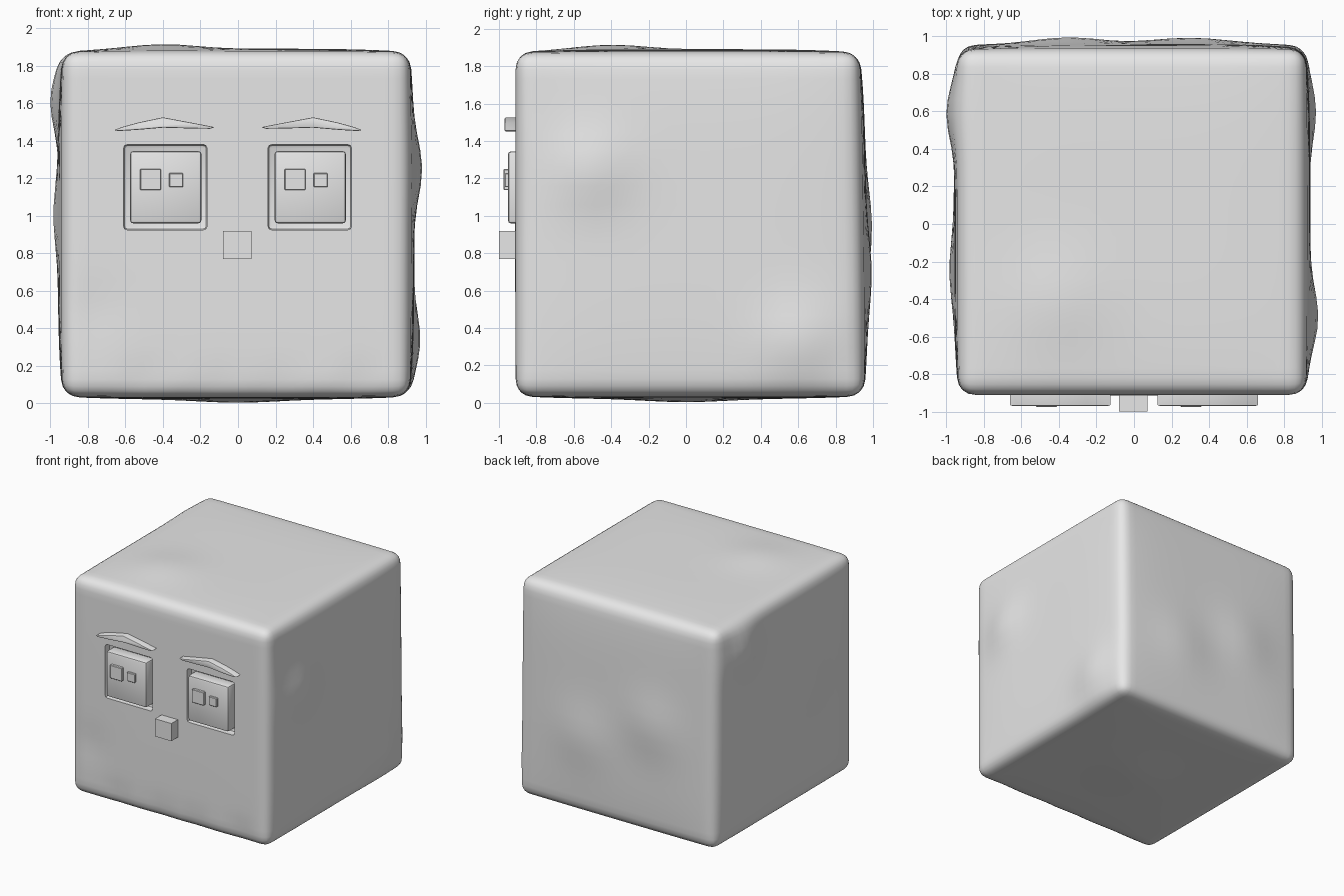
import bpy, bmesh, math
from mathutils import Vector

if "Cube" in bpy.data.objects:
    bpy.data.objects.remove(bpy.data.objects["Cube"])

grey = bpy.data.materials.new("stone grey")
grey.diffuse_color = (0.8, 0.8, 0.8, 1)
grey.use_nodes = True
grey.node_tree.nodes["Principled BSDF"].inputs["Base Color"].default_value = grey.diffuse_color


def add_object(name, bm, angle=35):
    bmesh.ops.recalc_face_normals(bm, faces=bm.faces[:])
    mesh = bpy.data.meshes.new(name)
    bm.to_mesh(mesh)
    bm.free()
    mesh.materials.append(grey)
    ob = bpy.data.objects.new(name, mesh)
    bpy.context.collection.objects.link(ob)
    smooth(ob, angle)
    return ob


def smooth(ob, angle):
    bpy.ops.object.select_all(action='DESELECT')
    ob.select_set(True)
    bpy.context.view_layer.objects.active = ob
    bpy.ops.object.shade_smooth_by_angle(angle=math.radians(angle))


def box(name, x, y, z, bevel=0.0, segments=2):
    """Box from (min, max) ranges with rounded edges."""
    bm = bmesh.new()
    bmesh.ops.create_cube(bm, size=1)
    for v in bm.verts:
        v.co = Vector([(r[0] + r[1]) / 2 + c * (r[1] - r[0])
                       for r, c in zip((x, y, z), v.co)])
    if bevel:
        bmesh.ops.bevel(bm, geom=bm.edges[:], offset=bevel, segments=segments,
                        profile=0.5, affect='EDGES')
    return add_object(name, bm)


# Lumps on the sides: axis, sign, centre on the other two axes, height, radius
LUMPS = [
    (0, -1, 0.60, 1.62, 0.050, 0.20), (0, -1, -0.25, 1.00, 0.025, 0.22),
    (0, 1, -0.50, 1.25, 0.045, 0.20), (0, 1, 0.60, 0.33, 0.040, 0.20),
    (1, 1, -0.35, 0.95, 0.030, 0.25), (1, 1, 0.30, 0.70, 0.025, 0.25),
    (2, 1, -0.40, -0.40, 0.025, 0.25), (2, -1, 0.00, 0.00, 0.018, 0.30),
    (1, -1, -0.50, 0.13, -0.012, 0.10), (1, -1, -0.10, 0.11, -0.012, 0.10),
    (1, -1, 0.22, 0.11, -0.012, 0.10), (1, -1, 0.65, 0.12, -0.012, 0.10),
    (1, -1, -0.75, 0.50, -0.010, 0.15),
]
CENTRE = Vector((-0.01, 0.015, 0.955))
HALF = Vector((0.925, 0.925, 0.918))
BULGE = {(0, 1): 0.025, (0, -1): 0.025, (1, 1): 0.025,
         (1, -1): 0.003, (2, 1): 0.018, (2, -1): 0.015}
RADIUS = 0.085


def body_point(u):
    """Map a point of the unit cube to the lumpy rounded block."""
    p = Vector([math.sin(c * math.pi / 2) * h for c, h in zip(u, HALF)])
    core = Vector([max(-h + RADIUS, min(h - RADIUS, c)) for c, h in zip(p, HALF)])
    d = p - core
    p = core + d.normalized() * RADIUS
    pos = p + CENTRE
    out = pos.copy()
    for axis in range(3):
        a, b = [i for i in range(3) if i != axis]
        for sign in (-1, 1):
            w = max(0.0, p[axis] * sign / HALF[axis])
            w = w ** 6
            s, t = p[a] / HALF[a], p[b] / HALF[b]
            out[axis] += sign * w * BULGE[axis, sign] * (1 - s ** 4) * (1 - t ** 4)
            for ax, sg, ca, cb, height, r in LUMPS:
                if (ax, sg) == (axis, sign):
                    q = ((pos[a] - ca) ** 2 + (pos[b] - cb) ** 2) / (r * r)
                    out[axis] += sign * w * height * math.exp(-q)
    # the back leans slightly inward towards the top
    if p.y > 0:
        out.y -= 0.012 * (p.z / HALF.z) * p.y / HALF.y
    return out


# Lumpy block head
N = 28
bm = bmesh.new()
for axis in range(3):
    for sign in (-1, 1):
        grid = []
        for i in range(N + 1):
            row = []
            for j in range(N + 1):
                u = [0, 0, 0]
                u[axis] = sign
                u[(axis + 1) % 3] = 2 * i / N - 1
                u[(axis + 2) % 3] = 2 * j / N - 1
                row.append(bm.verts.new(body_point(u)))
            grid.append(row)
        for i in range(N):
            for j in range(N):
                bm.faces.new((grid[i][j], grid[i + 1][j],
                              grid[i + 1][j + 1], grid[i][j + 1]))
bmesh.ops.remove_doubles(bm, verts=bm.verts[:], dist=0.0005)
head = add_object("head", bm)

# Sunken eye sockets
for x0 in (-0.61, 0.16):
    cutter = box("socket_cutter", (x0, x0 + 0.445), (-1.1, -0.855),
                 (0.925, 1.38), 0.02)
    cutter.hide_render = True
    mod = head.modifiers.new("socket", 'BOOLEAN')
    mod.operation = 'DIFFERENCE'
    mod.solver = 'EXACT'
    mod.object = cutter
    bpy.context.view_layer.objects.active = head
    bpy.ops.object.modifier_apply(modifier=mod.name)
    bpy.data.objects.remove(cutter)
smooth(head, 35)

# Eyes with a large and a small pupil
for side, dx in (("left", 0.0), ("right", 0.77)):
    box(side + "_eye", (-0.575 + dx, -0.195 + dx), (-0.952, -0.84),
        (0.96, 1.345), 0.016)
    box(side + "_large_pupil", (-0.522 + dx, -0.41 + dx), (-0.975, -0.93),
        (1.137, 1.25), 0.004, 1)
    box(side + "_small_pupil", (-0.367 + dx, -0.292 + dx), (-0.97, -0.93),
        (1.153, 1.228), 0.004, 1)

# Nose
box("nose", (-0.08, 0.073), (-1.0, -0.88), (0.77, 0.92))

# Arched eyebrows, mirrored
BROW = [(0.125, 1.473), (0.25, 1.497), (0.40, 1.525), (0.53, 1.498), (0.62, 1.473),
        (0.66, 1.457), (0.64, 1.452), (0.54, 1.458), (0.40, 1.470), (0.26, 1.466),
        (0.15, 1.464)]
for side, sx in (("left", -1), ("right", 1)):
    bm = bmesh.new()
    face = bm.faces.new([bm.verts.new((sx * x, -0.97, z)) for x, z in BROW])
    ext = bmesh.ops.extrude_face_region(bm, geom=[face])
    back = [g for g in ext["geom"] if isinstance(g, bmesh.types.BMVert)]
    bmesh.ops.translate(bm, verts=back, vec=(0, 0.09, 0))
    front = [e for e in bm.edges if all(v.co.y < -0.96 for v in e.verts)]
    bmesh.ops.bevel(bm, geom=front, offset=0.006, segments=2, profile=0.5,
                    affect='EDGES')
    add_object(side + "_eyebrow", bm)
